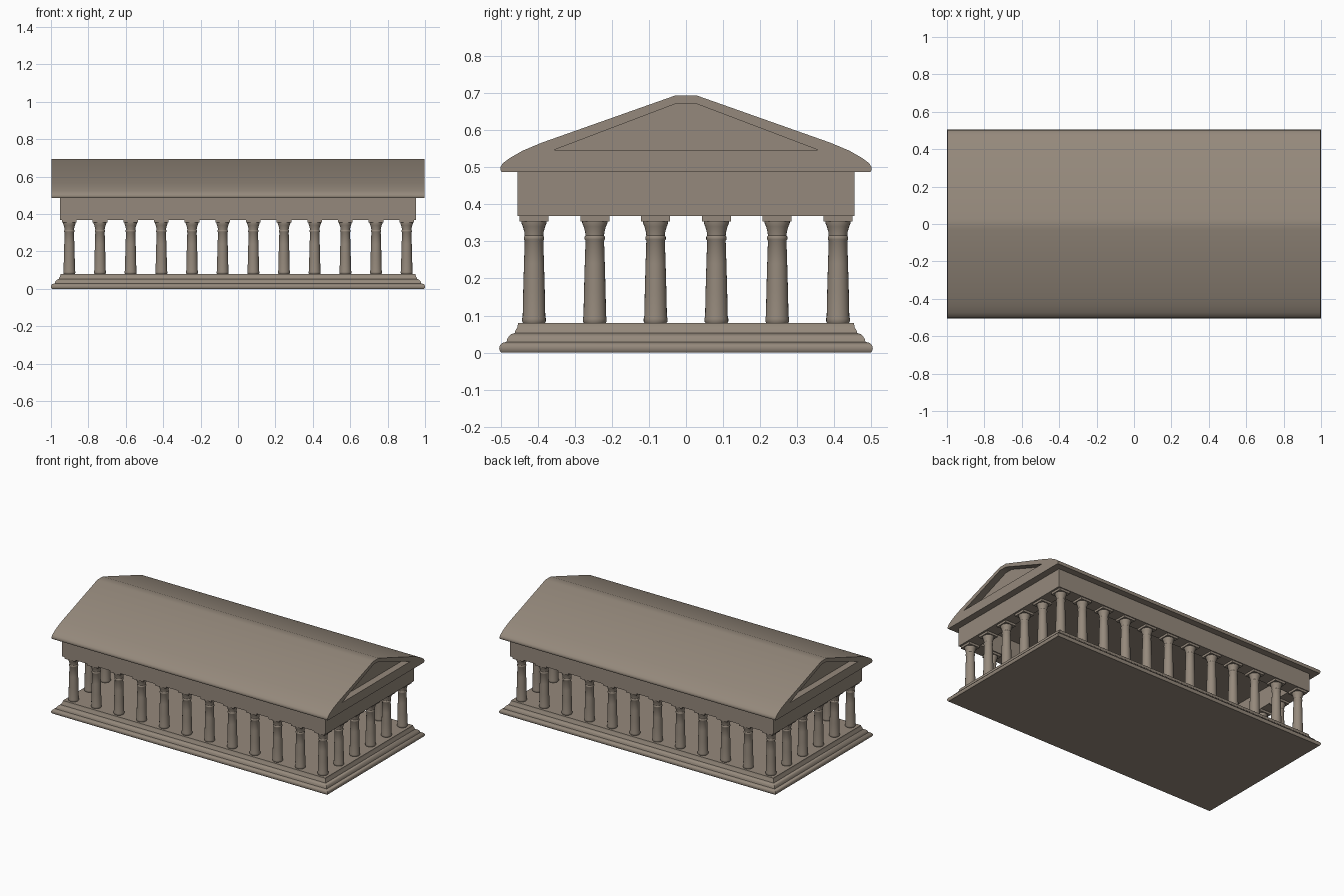
import bpy, bmesh, math

if "Cube" in bpy.data.objects:
    bpy.data.objects.remove(bpy.data.objects["Cube"])

stone = bpy.data.materials.new("weathered_stone")
stone.diffuse_color = (0.30, 0.25, 0.20, 1)
stone.use_nodes = True
stone.node_tree.nodes["Principled BSDF"].inputs["Base Color"].default_value = stone.diffuse_color


def make_object(name, bm, angle=35):
    bmesh.ops.recalc_face_normals(bm, faces=bm.faces)
    mesh = bpy.data.meshes.new(name)
    bm.to_mesh(mesh)
    bm.free()
    mesh.materials.append(stone)
    ob = bpy.data.objects.new(name, mesh)
    bpy.context.collection.objects.link(ob)
    smooth(ob, angle)
    return ob


def smooth(ob, angle=35):
    bpy.ops.object.select_all(action='DESELECT')
    bpy.context.view_layer.objects.active = ob
    ob.select_set(True)
    bpy.ops.object.shade_smooth_by_angle(angle=math.radians(angle))


def loft(bm, loops, caps=True, closed=False):
    """Join equal-length point loops with quads."""
    rings = [[bm.verts.new(p) for p in loop] for loop in loops]
    pairs = list(zip(rings, rings[1:]))
    if closed:
        pairs.append((rings[-1], rings[0]))
    for a, b in pairs:
        n = len(a)
        for i in range(n):
            bm.faces.new((a[i], a[(i + 1) % n], b[(i + 1) % n], b[i]))
    if caps:
        bm.faces.new(rings[0][::-1])
        bm.faces.new(rings[-1])


def rect(hx, hy, z):
    return [(-hx, -hy, z), (hx, -hy, z), (hx, hy, z), (-hx, hy, z)]


def circle(r, z, n=24):
    return [(r * math.cos(2 * math.pi * i / n), r * math.sin(2 * math.pi * i / n), z)
            for i in range(n)]


def prism(name, profile, x0, x1):
    bm = bmesh.new()
    loft(bm, [[(x, y, z) for y, z in profile] for x in (x0, x1)])
    return make_object(name, bm)


# Moulded base: inset from the outer edge, height
base = [(0.006, 0), (0.002, 0.004), (0, 0.012), (0.002, 0.020), (0.008, 0.026),
        (0.020, 0.029), (0.022, 0.037), (0.026, 0.044), (0.033, 0.050),
        (0.042, 0.053), (0.044, 0.060), (0.049, 0.068), (0.051, 0.080)]
bm = bmesh.new()
loft(bm, [rect(1.0 - d, 0.504 - d, z) for d, z in base])
make_object("stepped_base", bm)

# Column: turned shaft with square top slab, shared by all positions
shaft = [(0.029, 0.079), (0.032, 0.084), (0.032, 0.092), (0.0305, 0.10),
         (0.029, 0.17), (0.027, 0.24), (0.025, 0.302), (0.0275, 0.306),
         (0.0275, 0.312), (0.025, 0.316), (0.026, 0.325), (0.030, 0.340),
         (0.034, 0.350), (0.034, 0.355)]
bm = bmesh.new()
loft(bm, [circle(r, z) for r, z in shaft])
loft(bm, [rect(0.039, 0.039, 0.354), rect(0.039, 0.039, 0.370)])
column = make_object("column", bm)

step = 0.164
spots = [(-0.902 + step * i, s * 0.41) for i in range(12) for s in (-1, 1)]
spots += [(s * 0.902, -0.41 + step * j) for j in range(1, 5) for s in (-1, 1)]
column.location = (*spots[0], 0)
for x, y in spots[1:]:
    copy = column.copy()
    copy.location = (x, y, 0)
    bpy.context.collection.objects.link(copy)

# Beam ring resting on the columns
bm = bmesh.new()
loft(bm, [rect(0.953, 0.455, 0.368), rect(0.953, 0.455, 0.49),
          rect(0.863, 0.365, 0.49), rect(0.863, 0.365, 0.368)], caps=False, closed=True)
make_object("beam_ring", bm)

# Roof: swept eave profile with sunken gable panels at both ends
half = [(0.497, 0.487), (0.5, 0.492), (0.5, 0.501), (0.494, 0.511), (0.475, 0.525),
        (0.44, 0.545), (0.39, 0.566), (0.028, 0.694)]
roof = prism("roof", half + [(-y, z) for y, z in half[::-1]], -0.998, 0.998)
panel = [(0.355, 0.547), (0.026, 0.672), (-0.026, 0.672), (-0.355, 0.547)]
for s in (-1, 1):
    cutter = prism("gable_cutter", panel, s * 0.953, s * 1.1)
    cutter.hide_render = True
    bpy.context.view_layer.objects.active = roof
    mod = roof.modifiers.new("gable_recess", 'BOOLEAN')
    mod.operation, mod.solver, mod.object = 'DIFFERENCE', 'EXACT', cutter
    # keep the recess ahead of any shading modifier
    bpy.ops.object.modifier_move_to_index(modifier=mod.name, index=0)
    bpy.ops.object.modifier_apply(modifier=mod.name)
    bpy.data.objects.remove(cutter)
smooth(roof)
